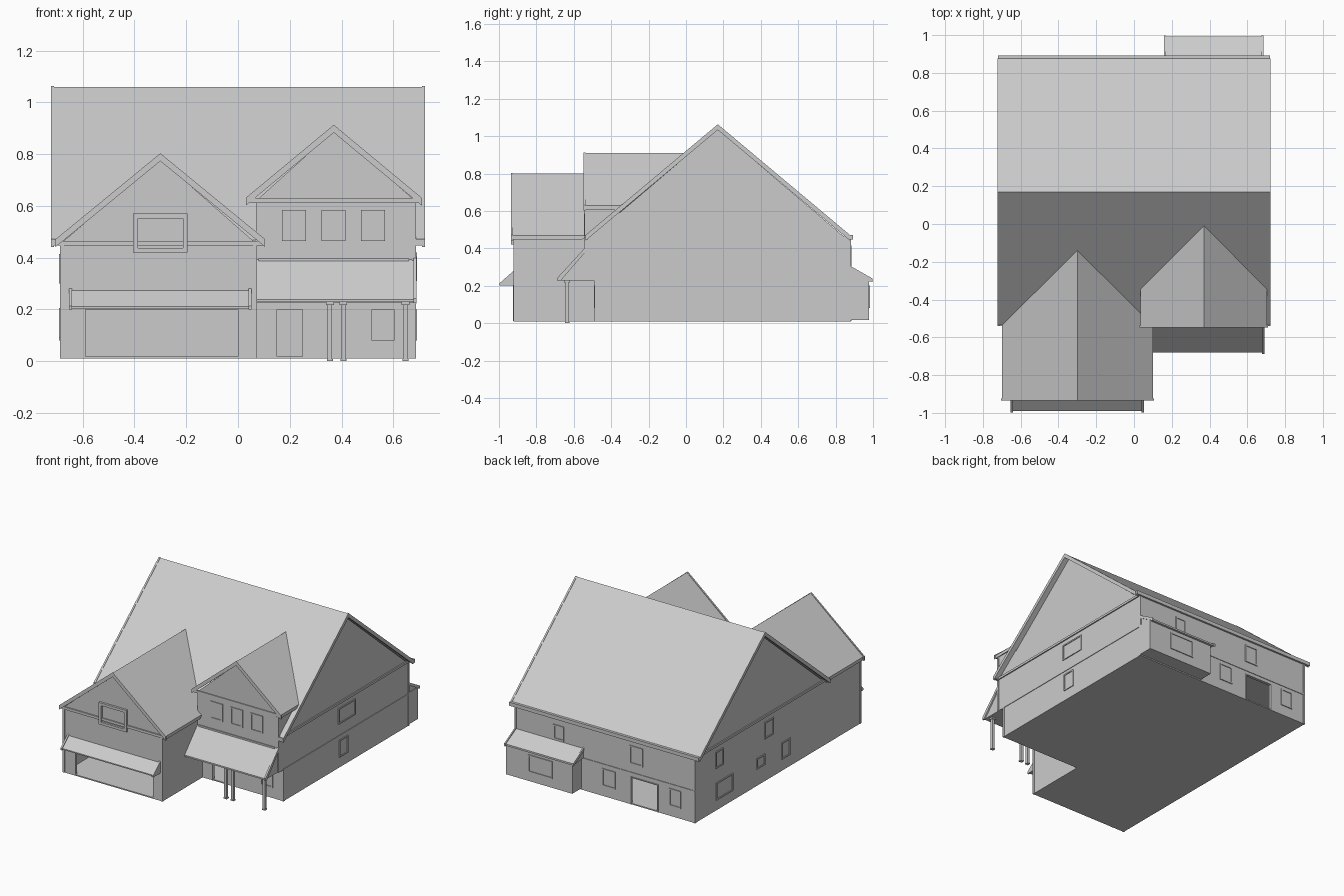
import bpy, bmesh


def finish(name, bm):
    bmesh.ops.recalc_face_normals(bm, faces=bm.faces)
    me = bpy.data.meshes.new(name)
    bm.to_mesh(me)
    bm.free()
    ob = bpy.data.objects.new(name, me)
    bpy.context.collection.objects.link(ob)
    return ob


def boxes(name, items):
    """One object from boxes given as (x0, x1, y0, y1, z0, z1)."""
    bm = bmesh.new()
    for x0, x1, y0, y1, z0, z1 in items:
        vs = bmesh.ops.create_cube(bm, size=1)["verts"]
        for v in vs:
            v.co.x = x1 if v.co.x > 0 else x0
            v.co.y = y1 if v.co.y > 0 else y0
            v.co.z = z1 if v.co.z > 0 else z0
    return finish(name, bm)


def prism(name, pts, axis, a, b):
    """Extrude a profile along x or y; b may be a function of z."""
    bm = bmesh.new()
    end = b if callable(b) else (lambda z: b)

    def place(p, d):
        return bm.verts.new((d, p[0], p[1]) if axis == "x" else (p[0], d, p[1]))
    A = [place(p, a) for p in pts]
    B = [place(p, end(p[1])) for p in pts]
    bm.faces.new(A)
    bm.faces.new(B[::-1])
    n = len(pts)
    for i in range(n):
        j = (i + 1) % n
        bm.faces.new((A[i], B[i], B[j], A[j]))
    return finish(name, bm)


def chevron(c, hw, ez, rz, t, lift=0.0):
    e, r = ez + lift, rz + lift
    return [(c - hw, e), (c, r), (c + hw, e), (c + hw, e - t), (c, r - t), (c - hw, e - t)]


def cut(ob, *rooms):
    for r in rooms:
        cutter = boxes("cutter", [r])
        cutter.hide_render = True
        m = ob.modifiers.new("cut", "BOOLEAN")
        m.operation, m.solver, m.object = "DIFFERENCE", "EXACT", cutter
        bpy.context.view_layer.objects.active = ob
        bpy.ops.object.modifier_apply(modifier="cut")
        bpy.data.objects.remove(cutter)


def window(name, side, pos, u0, u1, z0, z1, w=0.009, d=0.006, pane=True):
    """Frame and pane on a wall; side is -y, +y, -x or +x."""
    s = -1 if side[0] == "-" else 1

    def bar(a, b, c, e, depth):
        lo, hi = sorted((pos - s * 0.004, pos + s * depth))
        return (a, b, lo, hi, c, e) if side[1] == "y" else (lo, hi, a, b, c, e)
    parts = [bar(u0, u0 + w, z0, z1, d), bar(u1 - w, u1, z0, z1, d),
             bar(u0 + w, u1 - w, z1 - w, z1, d)]
    if pane:
        parts += [bar(u0 + w, u1 - w, z0, z0 + w, d),
                  bar(u0 + w, u1 - w, z0 + w, z1 - w, 0.001)]
    return boxes(name, parts)


def valley(z):
    """y where the front slope of the main roof has height z."""
    return 0.17 - (1.06 - z) / 0.832 + 0.012


W, FRONT, BACK = 0.685, -0.485, 0.88

# Main storeys, hollow on the ground floor behind the open doorways
walls = boxes("main_walls", [(-W, W, FRONT, BACK, 0.01, 0.455)])
cut(walls, (-0.67, 0.67, -0.47, 0.865, 0.018, 0.215),
    (0.15, 0.25, -0.52, -0.45, 0.018, 0.2),
    (-0.40, -0.20, 0.84, 0.92, 0.018, 0.195))
prism("main_gable", [(-0.52, 0.45), (0.17, 1.035), (0.86, 0.45)], "x", -W, W)
prism("main_roof", chevron(0.17, 0.707, 0.468, 1.06, 0.022), "x", -0.715, 0.715)

# Garage wing with open door
garage = prism("garage_walls", [(-W, 0.01), (-W, 0.455), (-0.30, 0.78), (0.07, 0.455), (0.07, 0.01)],
               "y", -0.92, lambda z: max(valley(z), -0.48))
cut(garage, (-0.67, 0.055, -0.905, -0.49, 0.018, 0.225),
    (-0.59, 0.0, -0.95, -0.88, 0.018, 0.2))
prism("garage_roof", chevron(-0.30, 0.40, 0.468, 0.80, 0.022), "y", -0.93, valley)

# Upper front gable, overhanging the porch wall
prism("front_gable_walls", [(0.07, 0.225), (0.07, 0.62), (0.37, 0.89), (W, 0.62), (W, 0.225)],
      "y", -0.54, lambda z: max(valley(z), -0.47))
prism("front_gable_roof", chevron(0.37, 0.335, 0.628, 0.91, 0.022), "y", -0.545, valley)

# Rake boards on the gable ends
for side, s in (("left", -1), ("right", 1)):
    prism("main_rake_" + side, chevron(0.17, 0.707, 0.468, 1.06, 0.03, 0.003), "x", s * 0.71, s * 0.722)
prism("garage_rake", chevron(-0.30, 0.405, 0.468, 0.80, 0.03, 0.003), "y", -0.935, -0.925)
prism("front_gable_rake", chevron(0.37, 0.34, 0.628, 0.91, 0.03, 0.003), "y", -0.549, -0.538)

# Eave boards, gutters and floor bands
boxes("eave_trim", [
    (-0.70, 0.10, -0.928, -0.918, 0.447, 0.465),
    (0.04, 0.70, -0.546, -0.536, 0.612, 0.63),
    (-0.72, 0.72, 0.875, 0.893, 0.447, 0.472),
    (W, 0.722, -0.541, -0.525, 0.447, 0.472),
    (-0.722, -W, -0.541, -0.525, 0.447, 0.472),
    (W, W + 0.008, -0.54, BACK, 0.45, 0.465),
    (-W - 0.008, -W, -0.92, BACK, 0.45, 0.465)])
boxes("floor_band", [
    (W, W + 0.004, FRONT, BACK, 0.222, 0.232),
    (-W, W, BACK, BACK + 0.004, 0.222, 0.232)])

# Corner boards
c, p = 0.012, 0.003
boxes("corner_boards", [
    (W - c, W + p, FRONT - p, FRONT + c, 0.01, 0.23),
    (W - c, W + p, -0.543, -0.54 + c, 0.23, 0.61),
    (W - c, W + p, BACK - c, BACK + p, 0.01, 0.45),
    (-W - p, -W + c, BACK - c, BACK + p, 0.01, 0.45),
    (-W - p, -W + c, -0.923, -0.92 + c, 0.01, 0.45),
    (0.07 - c, 0.07 + p, -0.923, -0.92 + c, 0.01, 0.45)])

# Porch roof with end board, and posts
prism("porch_roof", [(-0.68, 0.228), (-0.68, 0.238), (-0.538, 0.395), (-0.47, 0.395), (-0.47, 0.228)],
      "x", 0.07, 0.68)
prism("porch_end_board", [(-0.687, 0.225), (-0.687, 0.243), (-0.538, 0.405), (-0.538, 0.38), (-0.672, 0.225)],
      "x", 0.678, 0.69)
boxes("porch_top_board", [(0.08, 0.66, -0.546, -0.538, 0.383, 0.397)])
for i, x in enumerate((0.355, 0.407, 0.647)):
    boxes("porch_post_%d" % (i + 1), [
        (x - 0.009, x + 0.009, -0.645, -0.627, 0, 0.23),
        (x - 0.015, x + 0.015, -0.651, -0.621, 0.218, 0.23),
        (x - 0.012, x + 0.012, -0.648, -0.624, 0, 0.008)])

# Awning over the garage door
prism("garage_awning", [(-0.99, 0.203), (-0.99, 0.211), (-0.918, 0.274), (-0.918, 0.203)], "x", -0.645, 0.045)
for side, x in (("left", -0.653), ("right", 0.041)):
    prism("awning_end_" + side, [(-0.997, 0.2), (-0.997, 0.213), (-0.918, 0.283), (-0.918, 0.2)],
          "x", x, x + 0.012)

# Bay at the back with its lean-to roof
boxes("bay_walls", [(0.18, W, 0.87, 0.978, 0.018, 0.235)])
prism("bay_roof", [(0.87, 0.232), (0.87, 0.302), (0.993, 0.234), (0.993, 0.222), (0.975, 0.222)],
      "x", 0.165, 0.68)
for side, x in (("left", 0.158), ("right", 0.675)):
    prism("bay_rake_" + side, [(0.878, 0.285), (0.878, 0.306), (0.998, 0.238), (0.998, 0.218)],
          "x", x, x + 0.01)

# Front windows
window("garage_gable_window", "-y", -0.92, -0.405, -0.195, 0.42, 0.57, 0.018, 0.015)
for i, x in enumerate((0.17, 0.323, 0.475)):
    window("upper_front_window_%d" % (i + 1), "-y", -0.54, x, x + 0.093, 0.465, 0.585)
window("lower_front_window", "-y", FRONT, 0.515, 0.605, 0.08, 0.2)

# Door surrounds
window("garage_door_surround", "-y", -0.92, -0.597, 0.007, 0.012, 0.207, 0.007, 0.004, False)
window("front_door_surround", "-y", FRONT, 0.144, 0.256, 0.012, 0.206, 0.006, 0.005, False)
window("back_door_surround", "+y", BACK, -0.406, -0.194, 0.012, 0.201, 0.006, 0.005, False)

# Side and back windows: side, wall position, span, heights
openings = [
    ("+x", W, 0.11, 0.295, 0.31, 0.42), ("+x", W, 0.12, 0.215, 0.08, 0.2),
    ("+y", BACK, 0.31, 0.39, 0.305, 0.405), ("+y", BACK, -0.29, -0.19, 0.29, 0.415),
    ("+y", BACK, -0.08, 0.02, 0.08, 0.2), ("+y", BACK, -0.58, -0.49, 0.08, 0.2),
    ("+y", 0.978, 0.33, 0.515, 0.08, 0.2),
    ("-x", -W, 0.47, 0.655, 0.08, 0.2), ("-x", -W, 0.575, 0.66, 0.3, 0.415),
    ("-x", -W, 0.125, 0.215, 0.125, 0.2), ("-x", -W, 0.03, 0.125, 0.3, 0.415),
    ("-x", -W, -0.15, -0.06, 0.09, 0.205)]
for i, o in enumerate(openings):
    window("outer_window_%d" % (i + 1), *o)
